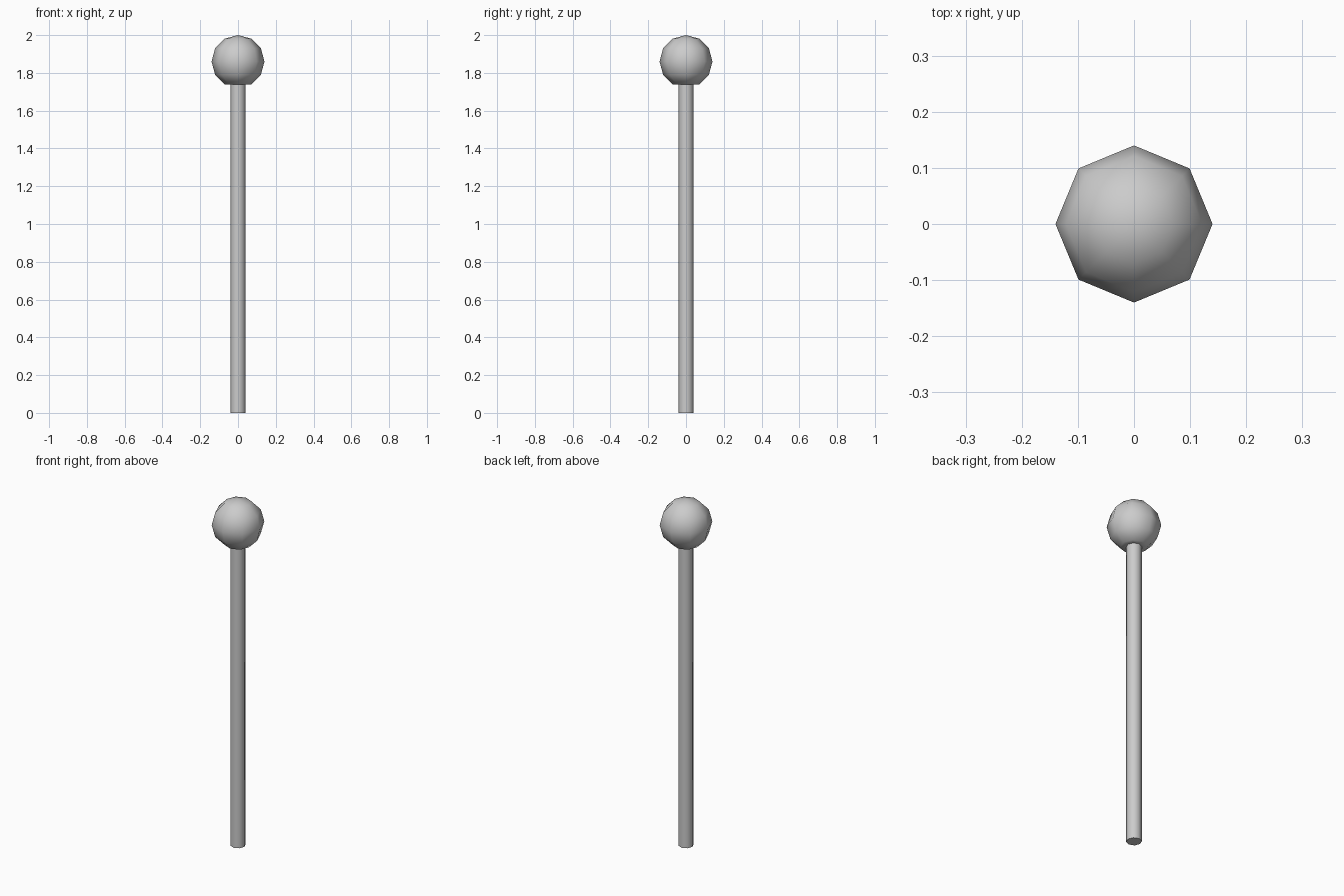
import bpy, bmesh, math

if "Cube" in bpy.data.objects:
    bpy.data.objects.remove(bpy.data.objects["Cube"])

SIDES = 8


def lathe(name, profile, angle):
    """Turn an (r, z) profile around z; r = 0 makes a pole point."""
    bm = bmesh.new()
    rings = []
    for r, z in profile:
        n = SIDES if r > 0 else 1
        rings.append([bm.verts.new((r * math.cos(math.tau * i / SIDES),
                                    r * math.sin(math.tau * i / SIDES), z))
                      for i in range(n)])
    for a, b in zip(rings, rings[1:]):
        for i in range(SIDES):
            j = (i + 1) % SIDES
            quad = [a[i % len(a)], a[j % len(a)], b[j % len(b)], b[i % len(b)]]
            bm.faces.new(list(dict.fromkeys(quad)))
    bmesh.ops.recalc_face_normals(bm, faces=bm.faces)
    mesh = bpy.data.meshes.new(name)
    bm.to_mesh(mesh)
    bm.free()
    obj = bpy.data.objects.new(name, mesh)
    bpy.context.collection.objects.link(obj)
    bpy.ops.object.select_all(action='DESELECT')
    obj.select_set(True)
    bpy.context.view_layer.objects.active = obj
    bpy.ops.object.shade_smooth_by_angle(angle=math.radians(angle))
    return obj


R, POLE_R, CENTRE = 0.14, 0.04, 1.86

# Ball knob with a flattened underside that meets the pole
ball = [(R * math.sin(math.radians(t)), CENTRE + R * math.cos(math.radians(t)))
        for t in range(30, 151, 30)]
flat_z = ball[-1][1]
lathe("ball_knob", [(0, CENTRE + R)] + ball + [(POLE_R, flat_z)], 50)

# Straight pole, closed at the foot
lathe("pole", [(POLE_R, flat_z), (POLE_R, 0), (0, 0)], 50)
